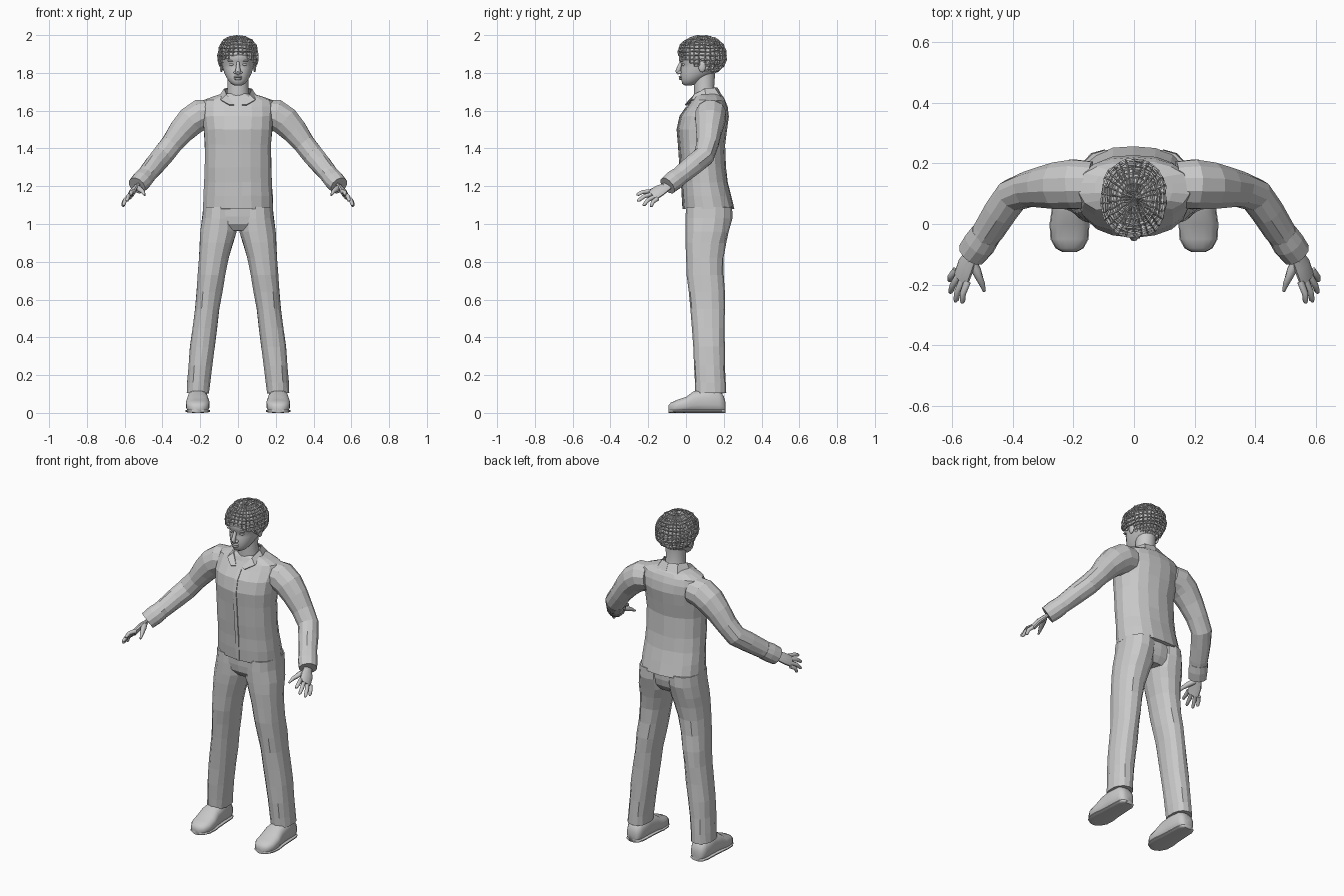
import bpy, bmesh, math, random
from mathutils import Vector, Matrix

random.seed(4)
if "Cube" in bpy.data.objects:
    bpy.data.objects.remove(bpy.data.objects["Cube"])

grey = bpy.data.materials.new("plain grey")
grey.use_nodes = True
colour = (0.588, 0.588, 0.588, 1)
grey.diffuse_color = colour
grey.node_tree.nodes["Principled BSDF"].inputs["Base Color"].default_value = colour


def finish(name, bm, smooth=False, mirror=False):
    """Turn a bmesh into a named object, optionally smooth and mirrored."""
    bmesh.ops.recalc_face_normals(bm, faces=bm.faces)
    mesh = bpy.data.meshes.new(name)
    bm.to_mesh(mesh)
    bm.free()
    mesh.materials.append(grey)
    ob = bpy.data.objects.new(name, mesh)
    bpy.context.collection.objects.link(ob)
    if smooth:
        bpy.ops.object.select_all(action='DESELECT')
        ob.select_set(True)
        bpy.context.view_layer.objects.active = ob
        bpy.ops.object.shade_smooth_by_angle(angle=math.radians(50))
    if mirror:
        mod = ob.modifiers.new("mirror", 'MIRROR')
        mod.use_mirror_merge = False
    return ob


def skin(bm, rings, jitter=0.0):
    """Join rings of points into a closed tube."""
    loops = []
    for ring in rings:
        loops.append([bm.verts.new(p + Vector([random.uniform(-jitter, jitter) for _ in p]))
                      for p in ring])
    for a, b in zip(loops, loops[1:]):
        for i in range(len(a)):
            j = (i + 1) % len(a)
            bm.faces.new((a[i], a[j], b[j], b[i]))
    bm.faces.new(loops[0])
    bm.faces.new(loops[-1])


def power(v, p):
    return math.copysign(abs(v) ** p, v)


def oval(sides, p=0.9):
    """Unit rounded-box outline."""
    turns = [2 * math.pi * (i + 0.5) / sides for i in range(sides)]
    return [(power(math.cos(t), p), power(math.sin(t), p)) for t in turns]


def stack(bm, rows, sides, p=0.9, jitter=0.0):
    """Horizontal sections: height, centre x, half width, front y, back y."""
    skin(bm, [[Vector((cx + rx * c, (f + b) / 2 + (b - f) / 2 * s, z)) for c, s in oval(sides, p)]
              for z, cx, rx, f, b in rows], jitter)


def tube(bm, path, radii, sides=8, side=None, flat=1.0, jitter=0.0):
    """Round or flattened tube along a path."""
    pts = [Vector(p) for p in path]
    rings = []
    for i, (pt, r) in enumerate(zip(pts, radii)):
        d = (pts[min(i + 1, len(pts) - 1)] - pts[max(i - 1, 0)]).normalized()
        u = Vector(side or (0, 1, 0))
        u = (u - d * u.dot(d)).normalized()
        v = d.cross(u)
        rings.append([pt + u * r * c + v * r * flat * s for c, s in oval(sides, 1)])
    skin(bm, rings, jitter)


def ball(bm, centre, size):
    m = Matrix.Translation(centre) @ Matrix.Diagonal((*size, 1))
    bmesh.ops.create_uvsphere(bm, u_segments=14, v_segments=8, radius=1, matrix=m)


def strip(name, inner, outer, mirror):
    bm = bmesh.new()
    a = [bm.verts.new(p) for p in inner]
    b = [bm.verts.new(p) for p in outer]
    for i in range(len(a) - 1):
        bm.faces.new((a[i], a[i + 1], b[i + 1], b[i]))
    ob = finish(name, bm, mirror=mirror)
    mod = ob.modifiers.new("thickness", 'SOLIDIFY')
    mod.thickness = 0.006
    mod.offset = 0


# Shirt body
shirt = [(1.08, 0, .188, -.014, .258), (1.15, 0, .185, -.018, .24), (1.22, 0, .18, -.022, .222),
         (1.3, 0, .178, -.03, .21), (1.42, 0, .178, -.038, .206), (1.5, 0, .184, -.045, .218),
         (1.57, 0, .19, -.03, .228), (1.62, 0, .192, .005, .222), (1.655, 0, .185, .028, .208),
         (1.675, 0, .13, .04, .195), (1.69, 0, .08, .05, .18)]
bm = bmesh.new()
stack(bm, shirt, 18, jitter=.002)
finish("shirt_body", bm)

# Button placket and folded collar
front = shirt[:8]
strip("placket", [(0, f - .002, z) for z, _, _, f, _ in front],
      [(.02, f, z) for z, _, _, f, _ in front], False)
strip("collar",
      [(0, .165, 1.72), (.05, .15, 1.72), (.072, .1, 1.715), (.06, .045, 1.685), (.02, .012, 1.63)],
      [(0, .19, 1.675), (.07, .18, 1.675), (.1, .105, 1.67), (.09, .03, 1.655), (.045, -.005, 1.63)],
      True)

# Sleeves and cuffs
bm = bmesh.new()
tube(bm, [(.14, .13, 1.585), (.2, .13, 1.578), (.25, .128, 1.545), (.3, .122, 1.49), (.35, .115, 1.425),
          (.4, .095, 1.36), (.44, .04, 1.315), (.48, -.02, 1.265), (.515, -.07, 1.225)],
     [.078, .084, .08, .07, .06, .057, .055, .051, .046], 12, jitter=.002)
finish("sleeves", bm, mirror=True)
bm = bmesh.new()
tube(bm, [(.49, -.035, 1.252), (.51, -.065, 1.23), (.535, -.098, 1.203)], [.051, .054, .05], 12)
finish("cuffs", bm, mirror=True)

# Hands with four fingers and a thumb
bm = bmesh.new()
tube(bm, [(.515, -.07, 1.225), (.535, -.1, 1.2), (.555, -.138, 1.178), (.57, -.18, 1.15)],
     [.026, .027, .037, .037], 12, side=(.035, .06, -.035), flat=.42)
tips = [(.568, -.262, 1.155), (.59, -.258, 1.122), (.608, -.228, 1.098), (.61, -.188, 1.092)]
for i, tip in enumerate(tips):
    base = Vector((.55, -.19, 1.172)).lerp(Vector((.588, -.152, 1.133)), i / 3)
    tip = Vector(tip)
    bend = base.lerp(tip, .5) + Vector((.006, -.004, .006))
    tube(bm, [base, bend, base.lerp(tip, .9), tip], [.012, .011, .009, .004], 8)
tube(bm, [(.54, -.115, 1.195), (.52, -.155, 1.185), (.503, -.195, 1.17), (.494, -.222, 1.152)],
     [.016, .016, .011, .005], 8)
finish("hands", bm, smooth=True, mirror=True)

# Trousers: hips and both legs
bm = bmesh.new()
stack(bm, [(.965, 0, .09, .03, .2), (1.0, 0, .17, .005, .222), (1.04, 0, .185, 0, .232),
           (1.1, 0, .178, 0, .232)], 18, jitter=.002)
finish("trouser_hips", bm)
bm = bmesh.new()
stack(bm, [(.105, .212, .061, .05, .212), (.16, .208, .061, .048, .21), (.25, .2, .064, .043, .207),
           (.35, .189, .067, .038, .205), (.45, .176, .067, .033, .204), (.55, .163, .066, .025, .205),
           (.64, .152, .07, .015, .205), (.73, .14, .074, .005, .2), (.82, .128, .08, 0, .2),
           (.9, .114, .09, -.002, .212), (.96, .103, .098, -.002, .228), (1.03, .097, .094, -.002, .244),
           (1.09, .095, .09, 0, .244)], 14, jitter=.002)
finish("trouser_legs", bm, mirror=True)

# Shoes and soles, lofted from toe to heel: y, half width, height
shoe = [(-.093, .02, .04), (-.08, .044, .055), (-.05, .061, .068), (0, .064, .085), (.04, .058, .115),
        (.1, .054, .128), (.175, .051, .12), (.2, .04, .09), (.208, .024, .06)]
for name, grow, cap in (("shoes", 0, 1), ("soles", .003, .02)):
    bm = bmesh.new()
    skin(bm, [[Vector((.213 + (w + grow) * c, y, min(h, cap) * (1 + s) / 2)) for c, s in oval(16, .75)]
              for y, w, h in shoe])
    finish(name, bm, smooth=True, mirror=True)

# Neck and head
bm = bmesh.new()
stack(bm, [(1.63, 0, .07, .045, .18), (1.69, 0, .06, .042, .16), (1.73, 0, .055, .042, .15),
           (1.8, 0, .056, .04, .155)], 20, p=1)
finish("neck", bm, smooth=True)
bm = bmesh.new()
stack(bm, [(1.734, 0, .02, -.008, .03), (1.742, 0, .036, -.02, .06), (1.758, 0, .05, -.024, .08),
           (1.775, 0, .061, -.028, .11), (1.8, 0, .073, -.029, .155), (1.825, 0, .081, -.026, .175),
           (1.845, 0, .085, -.023, .182), (1.865, 0, .088, -.037, .188), (1.89, 0, .091, -.038, .19),
           (1.925, 0, .092, -.033, .192), (1.96, 0, .08, -.012, .175), (1.985, 0, .05, .03, .14)], 28, p=.95)
finish("head", bm, smooth=True)

# Face
bm = bmesh.new()
tube(bm, [(0, -.026, 1.858), (0, -.036, 1.83), (0, -.042, 1.808), (0, -.036, 1.794)],
     [.008, .011, .015, .009], 10, side=(1, 0, 0))
ball(bm, (0, -.027, 1.779), (.023, .012, .006))
ball(bm, (0, -.026, 1.768), (.021, .012, .007))
finish("nose_and_lips", bm, smooth=True)
bm = bmesh.new()
ball(bm, (.015, -.033, 1.802), (.009, .012, .008))
ball(bm, (.033, -.011, 1.845), (.015, .011, .008))
ball(bm, (.036, -.022, 1.864), (.021, .01, .005))
ball(bm, (.088, .085, 1.835), (.009, .02, .032))
finish("nostrils_eyes_brows_ears", bm, smooth=True, mirror=True)

# Hair: a solid cap under two open lattices of curls
for name, scale, wire in (("hair_cap", .93, 0), ("inner_curls", .97, .007), ("outer_curls", 1, .008)):
    bm = bmesh.new()
    bmesh.ops.create_uvsphere(bm, u_segments=30, v_segments=18, radius=1)
    for v in bm.verts:
        x, y, z = (power(c, .88) * scale for c in v.co)
        v.co = (.105 * x, .085 + .126 * y, 1.892 + .102 * z)
        if wire:
            v.co += Vector([random.uniform(-.004, .004) for _ in v.co])
            v.co.z = min(v.co.z, 1.996)
    below = [f for f in bm.faces
             if f.calc_center_median().z < 1.885 - .5 * (f.calc_center_median().y + .03)]
    bmesh.ops.delete(bm, geom=below, context='FACES')
    hair = finish(name, bm)
    if wire:
        mod = hair.modifiers.new("strands", 'WIREFRAME')
        mod.thickness = wire
        mod.use_even_offset = False
